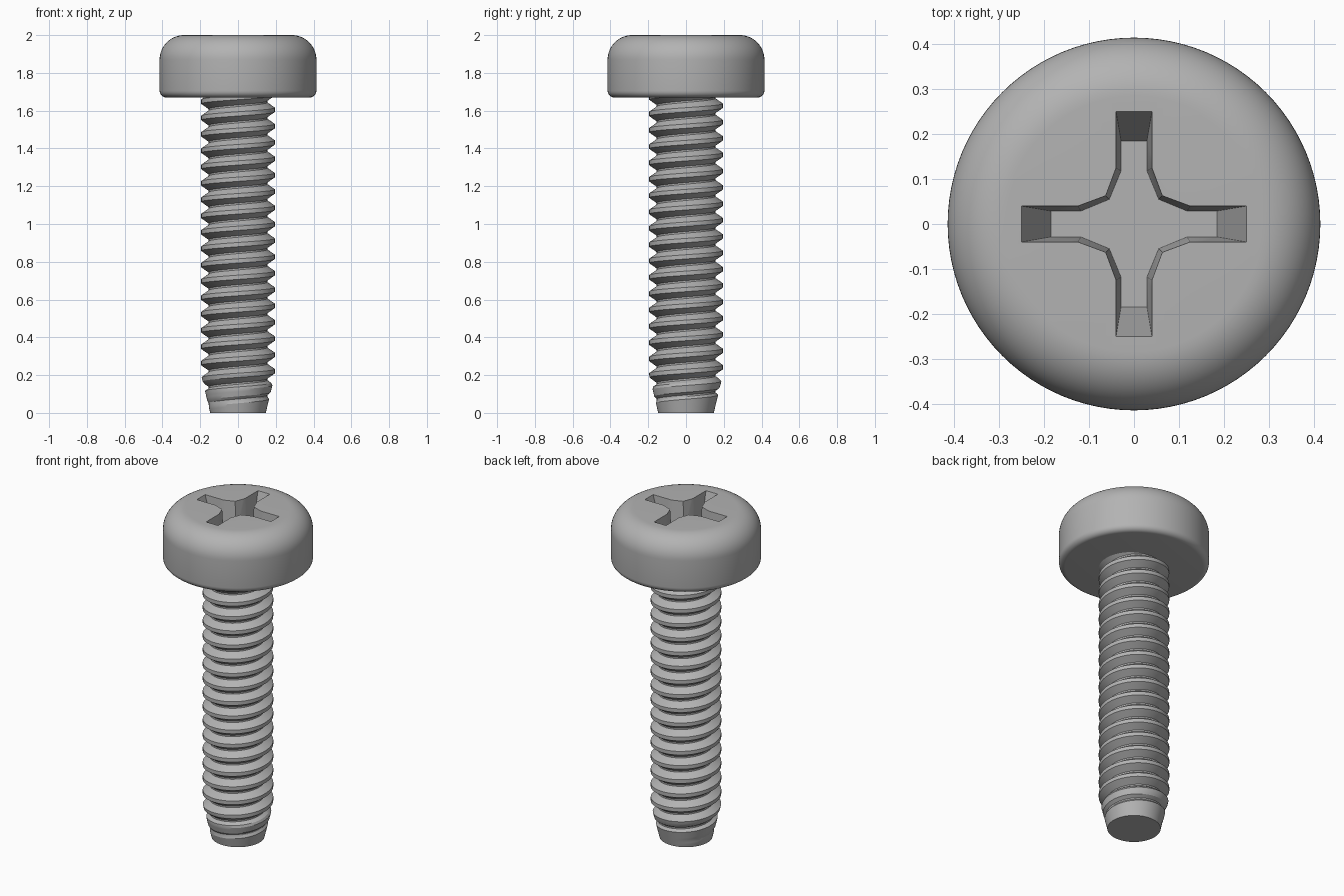
import bpy, bmesh, math

if "Cube" in bpy.data.objects:
    bpy.data.objects.remove(bpy.data.objects["Cube"], do_unlink=True)

steel = bpy.data.materials.new("grey steel")
steel.use_nodes = True
GREY = (0.45, 0.45, 0.45, 1)
steel.diffuse_color = GREY
steel.node_tree.nodes["Principled BSDF"].inputs["Base Color"].default_value = GREY


def make(name, bm):
    bmesh.ops.recalc_face_normals(bm, faces=bm.faces)
    mesh = bpy.data.meshes.new(name)
    bm.to_mesh(mesh)
    bm.free()
    mesh.materials.append(steel)
    obj = bpy.data.objects.new(name, mesh)
    bpy.context.collection.objects.link(obj)
    return obj


def smooth(obj, degrees):
    bpy.ops.object.select_all(action='DESELECT')
    obj.select_set(True)
    bpy.context.view_layer.objects.active = obj
    bpy.ops.object.shade_smooth_by_angle(angle=math.radians(degrees))


def arc(cx, cz, radius, start, end, steps):
    angles = [math.radians(start + (end - start) * i / steps) for i in range(steps + 1)]
    return [(cx + radius * math.cos(a), cz + radius * math.sin(a)) for a in angles]


# Pan head: revolved profile with rounded rims
HEAD_R, HEAD_Z = 0.415, 1.67
profile = [(0, HEAD_Z)]
profile += arc(HEAD_R - 0.035, HEAD_Z + 0.035, 0.035, -90, 0, 6)
profile += arc(HEAD_R - 0.13, 1.87, 0.13, 0, 90, 14)
profile.append((0, 2.0))
bm = bmesh.new()
verts = [bm.verts.new((r, 0, z)) for r, z in profile]
edges = [bm.edges.new(pair) for pair in zip(verts, verts[1:])]
bmesh.ops.spin(bm, geom=verts + edges, cent=(0, 0, 0), axis=(0, 0, 1),
               angle=math.tau, steps=96)
bmesh.ops.remove_doubles(bm, verts=bm.verts, dist=1e-5)
head = make("head", bm)


# Cross recess: tapered four-arm cutter
def cross_ring(bm, z, reach, half, knee, corner):
    quarter = [(reach, -half), (reach, half), (knee, half), (corner, corner), (half, knee)]
    ring = []
    for q in range(4):
        c, s = round(math.cos(q * math.pi / 2)), round(math.sin(q * math.pi / 2))
        ring += [bm.verts.new((x * c - y * s, x * s + y * c, z)) for x, y in quarter]
    return ring


DEPTH = 0.2
bm = bmesh.new()
low = cross_ring(bm, 2 - DEPTH, 0.185, 0.029, 0.118, 0.055)
mid = cross_ring(bm, 2.0, 0.25, 0.04, 0.125, 0.063)
top = cross_ring(bm, 2.05, 0.25, 0.04, 0.125, 0.063)
for a, b in ((low, mid), (mid, top)):
    for i in range(len(a)):
        j = (i + 1) % len(a)
        bm.faces.new((a[i], a[j], b[j], b[i]))
bm.faces.new(low)
bm.faces.new(top)
cutter = make("recess_cutter", bm)
cutter.hide_render = True

cut = head.modifiers.new("cross recess", 'BOOLEAN')
cut.operation = 'DIFFERENCE'
cut.solver = 'EXACT'
cut.object = cutter
bpy.context.view_layer.objects.active = head
head.select_set(True)
bpy.ops.object.modifier_apply(modifier=cut.name)
bpy.data.objects.remove(cutter, do_unlink=True)
smooth(head, 25)

# Threaded shank: helical grid limited by a tapered tip
PITCH, CREST, ROOT, SHANK_TOP = 0.0865, 0.195, 0.155, 1.69
SEGMENTS, TURNS, PHASE = 72, 22, 0.0
# Stops along one pitch: root, flank, crest, flank
STOPS = [(0, ROOT), (0.1, ROOT), (0.42, CREST), (0.68, CREST), (1, ROOT)]
ROWS = [0, 0.1, 0.26, 0.42, 0.55, 0.68, 0.84]


def radius(z, theta):
    t = (z / PITCH - theta / math.tau - PHASE) % 1
    for (t0, r0), (t1, r1) in zip(STOPS, STOPS[1:]):
        if t <= t1:
            r = r0 + (r1 - r0) * (t - t0) / (t1 - t0)
            break
    return min(r, 0.147 + 0.24 * z)


bm = bmesh.new()
columns = []
for i in range(SEGMENTS + 1):
    theta = math.tau * i / SEGMENTS
    column = []
    for turn in range(-2, TURNS):
        for row in ROWS:
            z = (turn + row + theta / math.tau + PHASE) * PITCH
            z = min(max(z, 0), SHANK_TOP)
            r = radius(z, theta)
            column.append(bm.verts.new((r * math.cos(theta), r * math.sin(theta), z)))
    columns.append(column)
for a, b in zip(columns, columns[1:]):
    for k in range(len(a) - 1):
        bm.faces.new((a[k], b[k], b[k + 1], a[k + 1]))
bmesh.ops.remove_doubles(bm, verts=bm.verts, dist=1e-5)
bmesh.ops.holes_fill(bm, edges=[e for e in bm.edges if e.is_boundary], sides=0)
shank = make("threaded_shank", bm)
smooth(shank, 25)
